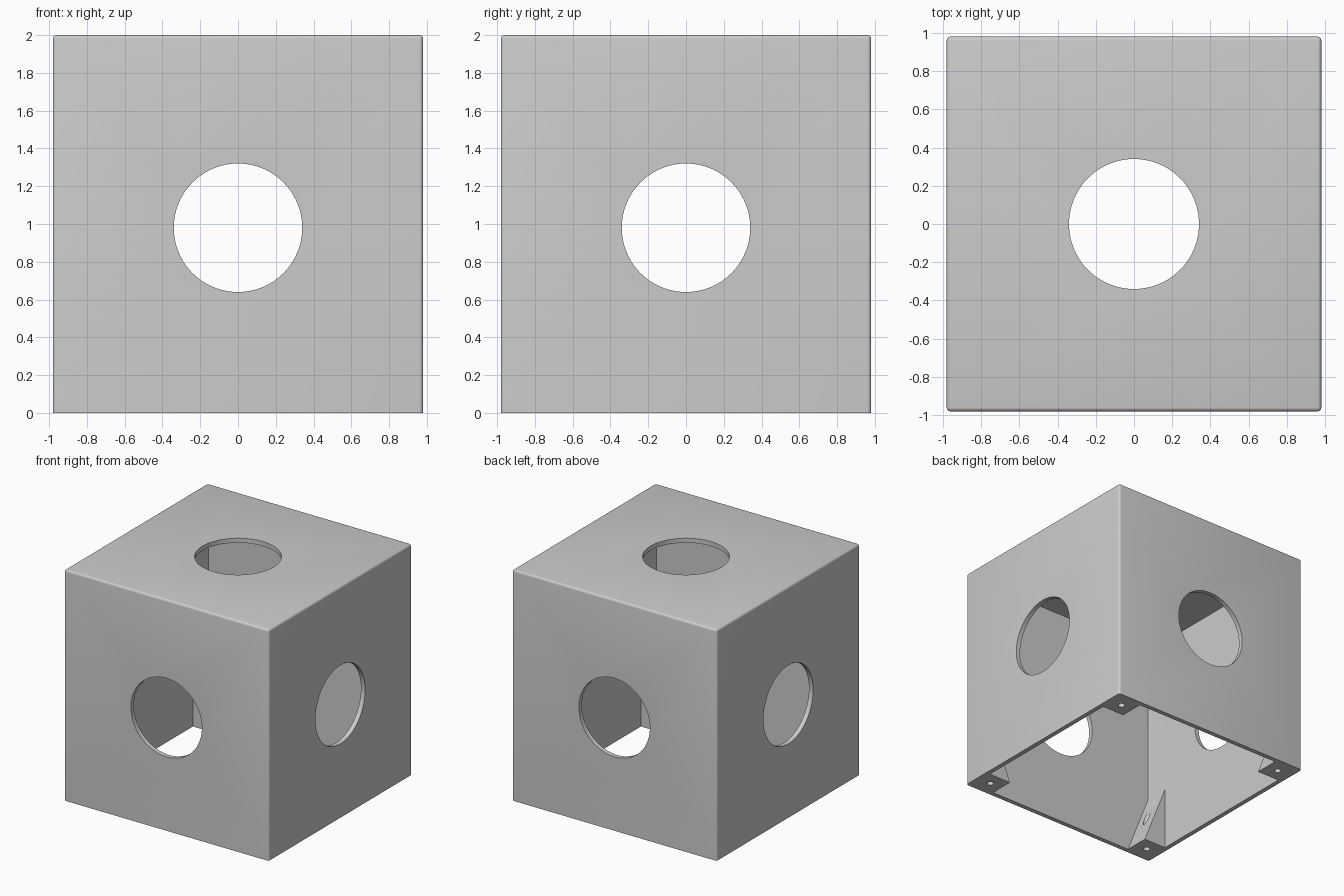
import bpy, bmesh
from math import pi, radians
from mathutils import Matrix

old = bpy.data.objects.get("Cube")
if old:
    bpy.data.objects.remove(old, do_unlink=True)

HALF, TOP, WALL, ROUND = 0.98, 2.0, 0.04, 0.02
PORT_R, PORT_Z = 0.34, 0.98
INNER = HALF - WALL
TAB, TAB_H = 0.725, 0.55          # inner edge and height of the corner gussets
SCREW, SCREW_R = 0.84, 0.028


def to_object(name, bm):
    bmesh.ops.recalc_face_normals(bm, faces=bm.faces)
    mesh = bpy.data.meshes.new(name)
    bm.to_mesh(mesh)
    bm.free()
    ob = bpy.data.objects.new(name, mesh)
    bpy.context.collection.objects.link(ob)
    return ob


def box(name, half, low, high):
    bm = bmesh.new()
    bmesh.ops.create_cube(bm, size=1)
    bmesh.ops.scale(bm, vec=(2 * half, 2 * half, high - low), verts=bm.verts)
    bmesh.ops.translate(bm, vec=(0, 0, (low + high) / 2), verts=bm.verts)
    return to_object(name, bm)


def cylinder(name, radius, depth, place, segments):
    bm = bmesh.new()
    bmesh.ops.create_cone(bm, cap_ends=True, segments=segments, radius1=radius,
                          radius2=radius, depth=depth, matrix=place)
    return to_object(name, bm)


def gusset(name, sx, sy):
    # Right-angled wedge, extended past the walls and floor for a clean cut
    slope = (INNER - TAB) / TAB_H
    profile = [(TAB - 0.1 * slope, -0.1), (1.0, -0.1),
               (1.0, (1.0 - TAB) / slope)]
    bm = bmesh.new()
    face = bm.faces.new([bm.verts.new((sx * x, sy * TAB, z)) for x, z in profile])
    side = bmesh.ops.extrude_face_region(bm, geom=[face])["geom"]
    verts = [v for v in side if isinstance(v, bmesh.types.BMVert)]
    bmesh.ops.translate(bm, vec=(0, sy * (1 - TAB), 0), verts=verts)
    return to_object(name, bm)


def cut(target, cutters):
    for cutter in cutters:
        cutter.hide_render = True
        mod = target.modifiers.new("cut", 'BOOLEAN')
        mod.operation, mod.solver, mod.object = 'DIFFERENCE', 'EXACT', cutter
    graph = bpy.context.evaluated_depsgraph_get()
    mesh = bpy.data.meshes.new_from_object(target.evaluated_get(graph))
    target.modifiers.clear()
    target.data = mesh
    for cutter in cutters:
        bpy.data.objects.remove(cutter, do_unlink=True)


corners = [(sx, sy) for sx in (-1, 1) for sy in (-1, 1)]

# Housing: rounded everywhere except around the open bottom
housing = box("housing", HALF, 0, TOP)
bm = bmesh.new()
bm.from_mesh(housing.data)
edges = [e for e in bm.edges if max(v.co.z for v in e.verts) > 1]
bmesh.ops.bevel(bm, geom=edges, offset=ROUND, segments=4, profile=0.5,
                affect='EDGES')
bm.to_mesh(housing.data)
bm.free()

# Cavity, leaving the four screw gussets standing
cavity = box("cavity", INNER, -0.05, TOP - WALL)
cut(cavity, [gusset("gusset", sx, sy) for sx, sy in corners])
cut(housing, [cavity])

# Round openings in the sides and top, and vertical screw holes
centre = Matrix.Translation((0, 0, PORT_Z))
cutters = [
    cylinder("port_x", PORT_R, 3, centre @ Matrix.Rotation(pi / 2, 4, 'Y'), 96),
    cylinder("port_y", PORT_R, 3, centre @ Matrix.Rotation(pi / 2, 4, 'X'), 96),
    cylinder("port_top", PORT_R, 1, Matrix.Translation((0, 0, TOP)), 96),
]
cutters += [cylinder("screw_hole", SCREW_R, 1.4,
                     Matrix.Translation((sx * SCREW, sy * SCREW, 0)), 24)
            for sx, sy in corners]
cut(housing, cutters)

# Plain grey finish
grey = bpy.data.materials.new("light_grey")
grey.use_nodes = True
colour = (0.6, 0.6, 0.6, 1)
grey.diffuse_color = colour
grey.node_tree.nodes["Principled BSDF"].inputs["Base Color"].default_value = colour
housing.data.materials.clear()
housing.data.materials.append(grey)
for face in housing.data.polygons:
    face.material_index = 0

bpy.ops.object.select_all(action='DESELECT')
housing.select_set(True)
bpy.context.view_layer.objects.active = housing
bpy.ops.object.shade_smooth_by_angle(angle=radians(30))
